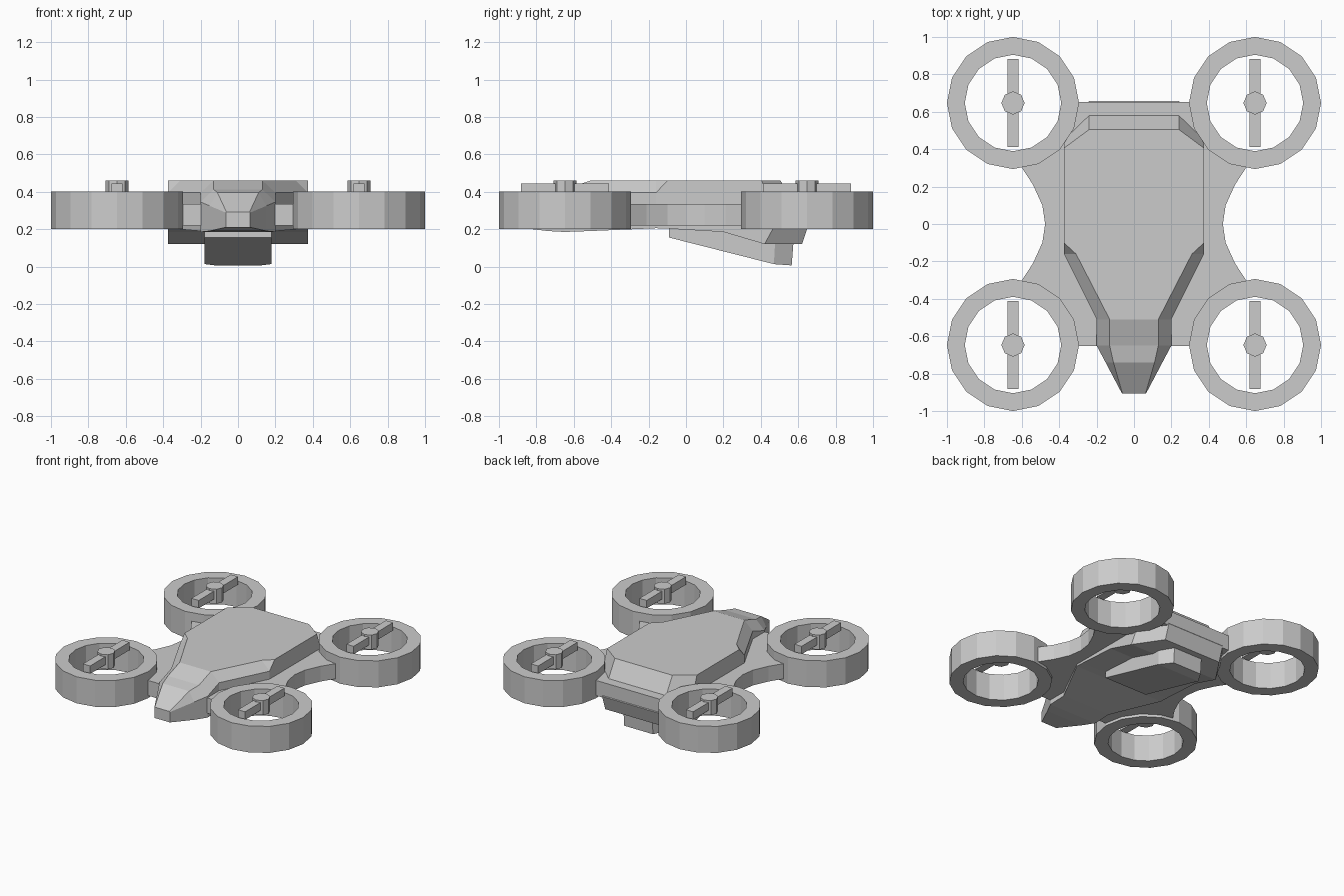
import bpy, bmesh, math
from mathutils import Matrix, Vector

if "Cube" in bpy.data.objects:
    bpy.data.objects.remove(bpy.data.objects["Cube"])

C, R_OUT, R_IN = 0.647, 0.353, 0.258   # rotor centre offset and ring radii


def finish(name, bm):
    bmesh.ops.remove_doubles(bm, verts=bm.verts, dist=0.0005)
    bmesh.ops.recalc_face_normals(bm, faces=bm.faces)
    me = bpy.data.meshes.new(name)
    bm.to_mesh(me)
    bm.free()
    ob = bpy.data.objects.new(name, me)
    bpy.context.collection.objects.link(ob)
    return ob


def loft(name, sections):
    """Skin half sections (bottom to top, +x side) mirrored across x."""
    bm = bmesh.new()
    rings = []
    for half in sections:
        pts = half + [(-x, y, z) for x, y, z in reversed(half)]
        rings.append([bm.verts.new(p) for p in pts])
    n = len(rings[0])
    for a, b in zip(rings, rings[1:]):
        for i in range(n):
            j = (i + 1) % n
            bm.faces.new((a[i], a[j], b[j], b[i]))
    # end caps as horizontal strips
    for r in (rings[0], rings[-1]):
        for i in range(n // 2 - 1):
            bm.faces.new((r[i], r[i + 1], r[n - 2 - i], r[n - 1 - i]))
    return finish(name, bm)


def extrude_outline(name, pts, z0, z1):
    bm = bmesh.new()
    face = bm.faces.new([bm.verts.new((x, y, z0)) for x, y in pts])
    res = bmesh.ops.extrude_face_region(bm, geom=[face])
    up = [v for v in res["geom"] if isinstance(v, bmesh.types.BMVert)]
    bmesh.ops.translate(bm, verts=up, vec=(0, 0, z1 - z0))
    return finish(name, bm)


def ring(name, cx, cy, z0, z1, sides=16):
    bm = bmesh.new()
    loops = []
    for r, z in ((R_OUT, z0), (R_OUT, z1), (R_IN, z1), (R_IN, z0)):
        loops.append([bm.verts.new((cx + r * math.cos(2 * math.pi * i / sides),
                                    cy + r * math.sin(2 * math.pi * i / sides), z))
                      for i in range(sides)])
    for k in range(4):
        a, b = loops[k], loops[(k + 1) % 4]
        for i in range(sides):
            j = (i + 1) % sides
            bm.faces.new((a[i], a[j], b[j], b[i]))
    return finish(name, bm)


# Four ducted rotors: guard ring, hub and two-sided blade
for ys, end in ((-1, "front"), (1, "rear")):
    for xs, side in ((-1, "left"), (1, "right")):
        cx, cy = xs * C, ys * C
        tag = f"{end}_{side}"
        ring(f"rotor_guard_{tag}", cx, cy, 0.2, 0.4)

        bm = bmesh.new()
        bmesh.ops.create_cone(bm, cap_ends=True, segments=8, radius1=0.062,
                              radius2=0.062, depth=0.11,
                              matrix=Matrix.Translation((cx, cy, 0.405)))
        finish(f"rotor_hub_{tag}", bm)

        bm = bmesh.new()
        bmesh.ops.create_cube(bm, size=1, matrix=Matrix.LocRotScale(
            Vector((cx, cy, 0.415)), None, Vector((0.06, 0.47, 0.06))))
        finish(f"rotor_blade_{tag}", bm)

# Flat frame plate with scooped sides, its corners buried in the guards
quarter = [(C + 0.31 * math.cos(math.radians(a)), C - 0.31 * math.sin(math.radians(a)))
           for a in (180, 157.5, 135, 112.5, 95)]
quarter = [(quarter[0][0], 0.653)] + quarter[1:]
quarter += [(0.6, 0.302), (0.54, 0.21), (0.49, 0.1)]
right = quarter + [(0.475, 0)] + [(x, -y) for x, y in reversed(quarter)]
extrude_outline("frame_plate", right + [(-x, y) for x, y in reversed(right)], 0.22, 0.335)

# Main hull: sections from nose to tail (bottom, middle, shoulder, top edge)
loft("main_hull", [
    [(.065, -.905, .21), (.065, -.905, .25), (.065, -.905, .288), (.062, -.905, .292)],
    [(.152, -.74, .19), (.152, -.74, .26), (.152, -.74, .325), (.11, -.74, .395)],
    [(.2, -.65, .185), (.2, -.65, .27), (.2, -.65, .345), (.13, -.65, .412)],
    [(.2, -.51, .19), (.2, -.51, .27), (.2, -.51, .395), (.13, -.51, .46)],
    [(.375, -.16, .205), (.375, -.16, .27), (.375, -.16, .395), (.31, -.16, .46)],
    [(.375, -.1, .203), (.375, -.1, .27), (.375, -.1, .459), (.375, -.1, .46)],
    [(.375, .2, .185), (.375, .2, .27), (.375, .2, .459), (.375, .2, .46)],
    [(.375, .42, .12), (.375, .48, .23), (.375, .45, .335), (.375, .405, .46)],
    [(.24, .62, .12), (.24, .657, .23), (.24, .58, .335), (.24, .505, .46)],
])

# Wedge-shaped pod under the tail
loft("belly_pod", [
    [(.18, -.09, .155), (.18, -.09, .23)],
    [(.178, .47, .013), (.18, .48, .2)],
    [(.12, .565, .006), (.12, .58, .2)],
])
